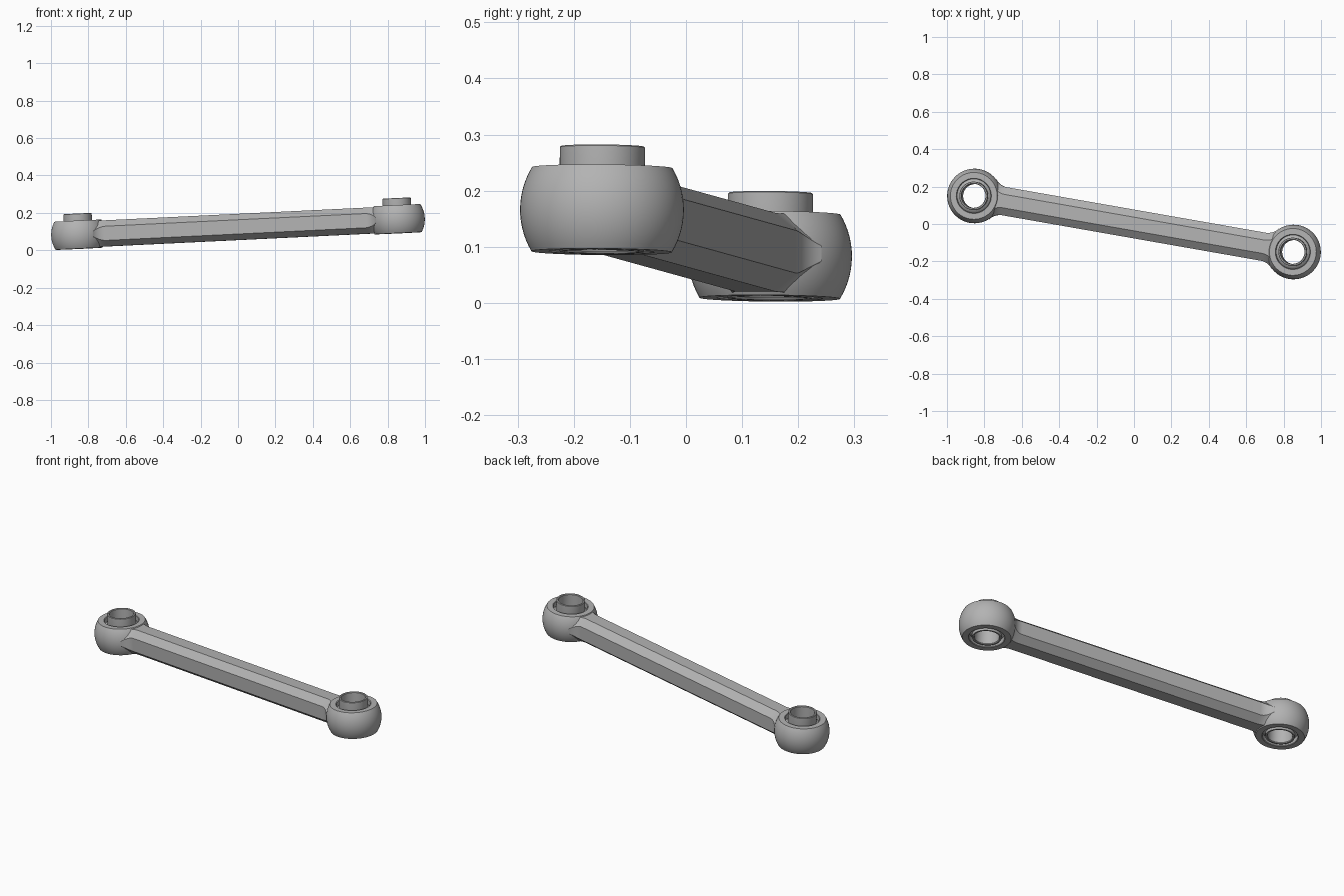
import bpy, bmesh, math
from mathutils import Matrix

if "Cube" in bpy.data.objects:
    bpy.data.objects.remove(bpy.data.objects["Cube"])

HALF = 0.867        # distance from the middle to each eye centre
R = 0.146           # eye radius
FLAT = 0.075        # half height of the eye
W, FILLET = 0.076, 0.08

steel = bpy.data.materials.new("grey steel")
steel.diffuse_color = (0.45, 0.45, 0.45, 1)
steel.use_nodes = True
steel.node_tree.nodes["Principled BSDF"].inputs["Base Color"].default_value = steel.diffuse_color

# The whole link is yawed and pitched slightly
place = (Matrix.Translation((0, 0, 0.1245)) @ Matrix.Rotation(math.radians(-9.96), 4, 'Z')
         @ Matrix.Rotation(math.radians(-2.74), 4, 'Y'))


def add_object(name, bm, angle):
    bmesh.ops.recalc_face_normals(bm, faces=bm.faces)
    mesh = bpy.data.meshes.new(name)
    bm.to_mesh(mesh)
    bm.free()
    mesh.materials.append(steel)
    ob = bpy.data.objects.new(name, mesh)
    bpy.context.collection.objects.link(ob)
    ob.matrix_world = place
    bpy.ops.object.select_all(action='DESELECT')
    ob.select_set(True)
    bpy.context.view_layer.objects.active = ob
    bpy.ops.object.shade_smooth_by_angle(angle=math.radians(angle))


def bridge(bm, rings, closed):
    """Join consecutive rings of vertices with quads."""
    pairs = list(zip(rings, rings[1:]))
    if closed:
        pairs.append((rings[-1], rings[0]))
    for a, b in pairs:
        for i in range(len(a)):
            j = (i + 1) % len(a)
            bm.faces.new((a[i], a[j], b[j], b[i]))


def lathe(name, profile, x, steps=64):
    """Revolve a closed (radius, height) profile about a vertical axis at x."""
    bm = bmesh.new()
    rings = [[bm.verts.new((x + r * math.cos(2 * math.pi * k / steps),
                            r * math.sin(2 * math.pi * k / steps), z))
              for k in range(steps)] for r, z in profile]
    bridge(bm, rings, True)
    add_object(name, bm, 30)


# Eyes, ball joints and sleeves
tilt = math.asin(FLAT / R)
barrel = [(R * math.cos(a), R * math.sin(a))
          for a in (-tilt + 2 * tilt * i / 14 for i in range(15))]
housing = barrel + [(0.094, FLAT), (0.091, FLAT - 0.003), (0.091, -FLAT + 0.003), (0.094, -FLAT)]
ball = [(0.068, -0.062), (0.080, -0.058), (0.092, -0.045),
        (0.092, 0.045), (0.080, 0.058), (0.068, 0.062)]
sleeve = [(0.064, -FLAT + 0.004), (0.067, -FLAT), (0.075, -FLAT), (0.076, -FLAT + 0.002),
          (0.076, 0.111), (0.074, 0.113), (0.067, 0.113), (0.064, 0.110)]
for side, x in (("left", -HALF), ("right", HALF)):
    lathe(side + "_eye", housing, x)
    lathe(side + "_ball", ball, x)
    lathe(side + "_sleeve", sleeve, x)

# Octagonal bar with necks that flare into the eyes
flare_end = math.sqrt((R + FILLET) ** 2 - (W + FILLET) ** 2)
stations = []
for i in range(13):
    d = 0.098 + (flare_end - 0.098) * i / 12
    w = W + FILLET - math.sqrt(FILLET ** 2 - (flare_end - d) ** 2)
    t = ((flare_end - d) / (flare_end - 0.098)) ** 2
    stations.append((d - HALF, w, 0.036 + 0.024 * t, 0.038 - 0.024 * t))
stations += [(-x, w, f, h) for x, w, f, h in reversed(stations)]
bm = bmesh.new()
rings = []
for x, w, f, h in stations:
    section = [(f, 0.07), (w, h), (w, -h), (f, -0.07),
               (-f, -0.07), (-w, -h), (-w, h), (-f, 0.07)]
    rings.append([bm.verts.new((x, y, z)) for y, z in section])
bridge(bm, rings, False)
bm.faces.new(rings[0])
bm.faces.new(rings[-1])
add_object("bar", bm, 30)
